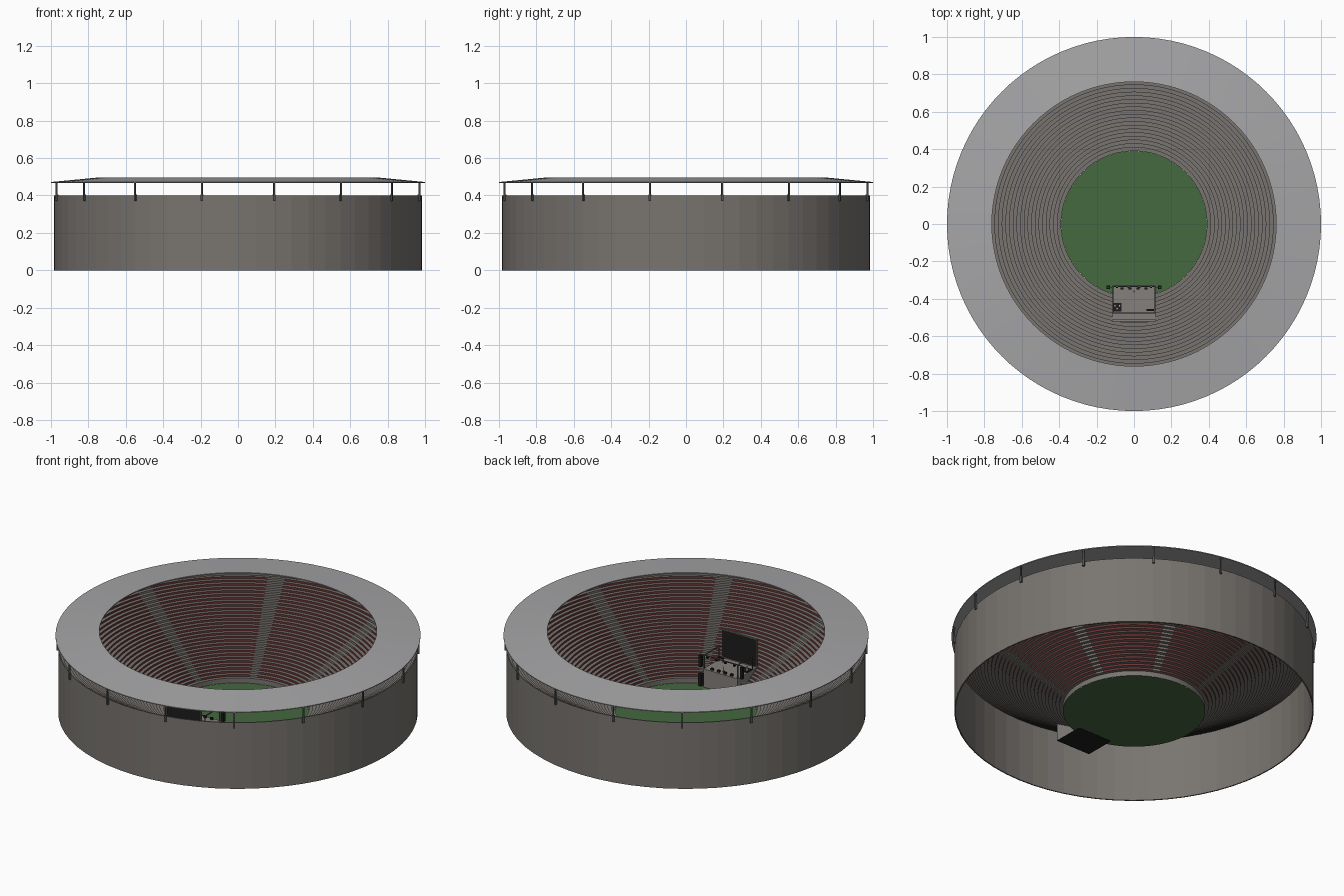
import bpy, bmesh, math
from mathutils import Matrix, Vector

cube = bpy.data.objects.get("Cube")
if cube:
    bpy.data.objects.remove(cube, do_unlink=True)


def material(name, r, g, b):
    m = bpy.data.materials.new(name)
    m.use_nodes = True
    m.diffuse_color = (r, g, b, 1)
    node = next(n for n in m.node_tree.nodes if n.type == 'BSDF_PRINCIPLED')
    node.inputs["Base Color"].default_value = (r, g, b, 1)
    return m


concrete = material("concrete", 0.19, 0.175, 0.16)
seat_red = material("seat red", 0.14, 0.036, 0.034)
roof_grey = material("roof grey", 0.38, 0.38, 0.39)
grass = material("grass green", 0.06, 0.14, 0.05)
metal = material("dark metal", 0.09, 0.09, 0.09)
stage_grey = material("stage grey", 0.23, 0.215, 0.2)
black = material("black", 0.012, 0.012, 0.012)
light = material("light grey", 0.5, 0.5, 0.5)


def finish(bm, name, mats):
    mesh = bpy.data.meshes.new(name)
    bm.to_mesh(mesh)
    bm.free()
    for m in mats:
        mesh.materials.append(m)
    ob = bpy.data.objects.new(name, mesh)
    bpy.context.scene.collection.objects.link(ob)
    return ob


def revolve(name, profile, segs, mats, rule=None):
    """Sweep (radius, height) points around z; rule(profile step, segment) picks the material."""
    bm = bmesh.new()
    rings = []
    for r, z in profile:
        rings.append([bm.verts.new((r * math.cos(math.tau * j / segs),
                                    r * math.sin(math.tau * j / segs), z)) for j in range(segs)])
    for i in range(len(rings) - 1):
        a, b = rings[i], rings[i + 1]
        for j in range(segs):
            k = (j + 1) % segs
            f = bm.faces.new((a[j], b[j], b[k], a[k]))
            if rule:
                f.material_index = rule(i, j)
    return finish(bm, name, mats)


def add_box(bm, centre, size, turn=0.0):
    mat = (Matrix.Rotation(turn, 4, 'Z') @ Matrix.Translation(centre)
           @ Matrix.Diagonal((*size, 1)))
    bmesh.ops.create_cube(bm, size=1, matrix=mat)


def boxes(name, mat, items):
    bm = bmesh.new()
    for centre, size in items:
        add_box(bm, Vector(centre), size)
    return finish(bm, name, [mat])


def cylinders(name, mat, items):
    bm = bmesh.new()
    for centre, radius, depth in items:
        bmesh.ops.create_cone(bm, cap_ends=True, segments=12, radius1=radius, radius2=radius,
                              depth=depth, matrix=Matrix.Translation(centre))
    return finish(bm, name, [mat])


# Outer wall
revolve("outer_wall", [(0.978, 0.4), (0.985, 0.4), (0.985, 0), (0.978, 0), (0.978, 0.4)],
        64, [concrete])

# Terraced bowl: red seat rows broken by eight aisles
ROWS, R_IN, R_OUT, Z_IN, Z_OUT = 30, 0.39, 0.98, 0.03, 0.39
run, rise = (R_OUT - R_IN) / ROWS, (Z_OUT - Z_IN) / ROWS
steps = [(R_IN, 0)]
for n in range(ROWS):
    z = Z_IN + n * rise
    steps += [(R_IN + n * run, z), (R_IN + (n + 1) * run, z)]


def seat_rule(i, j):
    is_riser = i > 0 and i % 2 == 0
    return 1 if is_riser and j % 16 not in (7, 8) else 0


revolve("seating_bowl", steps, 128, [concrete, seat_red], seat_rule)

# Playing field
bm = bmesh.new()
bmesh.ops.create_circle(bm, cap_ends=True, segments=64, radius=R_IN)
finish(bm, "field", [grass])

# Ring roof
revolve("roof_ring", [(0.76, 0.489), (0.76, 0.495), (1.0, 0.472), (1.0, 0.467), (0.76, 0.489)],
        96, [roof_grey])

# Roof posts with foot brackets
bm = bmesh.new()
for n in range(16):
    turn = math.radians(11.25 + 22.5 * n)
    add_box(bm, Vector((0.99, 0, 0.42)), (0.008, 0.008, 0.1), turn)
    add_box(bm, Vector((0.987, 0, 0.388)), (0.014, 0.012, 0.036), turn)
finish(bm, "roof_posts", [metal])

# Stage platform
DECK = 0.11
boxes("stage_platform", stage_grey, [((0, -0.425, DECK / 2), (0.23, 0.19, DECK))])
boxes("stage_underside", black, [((0, -0.425, 0.001), (0.228, 0.188, 0.004))])

# Video screen and its frame
boxes("video_screen", black, [((0, -0.515, 0.195), (0.226, 0.008, 0.17))])
frame = [((0, -0.515, z), (0.234, 0.01, 0.004)) for z in (0.112, 0.28)]
frame += [((s * 0.115, -0.515, 0.196), (0.004, 0.01, 0.17)) for s in (-1, 1)]
boxes("screen_frame", stage_grey, frame)

# Lighting truss over the stage
truss = []
for s in (-1, 1):
    truss.append(((s * 0.112, -0.405, 0.192), (0.005, 0.145, 0.005)))
    for y in (-0.335, -0.475):
        truss.append(((s * 0.112, y, 0.15), (0.005, 0.005, 0.085)))
for y in (-0.335, -0.475):
    truss.append(((0, y, 0.192), (0.23, 0.005, 0.005)))
boxes("lighting_truss", metal, truss)
boxes("stage_lights", black, [((x * 0.03, -0.335, 0.184), (0.01, 0.012, 0.012))
                              for x in (-3, -1, 1, 3)])

# Speakers: on the ground and hung at each side, monitors along the front
speakers = []
for s in (-1, 1):
    speakers.append(((s * 0.138, -0.338, 0.038), (0.02, 0.02, 0.075)))
    speakers.append(((s * 0.138, -0.338, 0.15), (0.016, 0.018, 0.07)))
boxes("side_speakers", black, speakers)
boxes("speaker_arms", metal, [((s * 0.126, -0.338, 0.19), (0.032, 0.005, 0.005)) for s in (-1, 1)])
boxes("floor_monitors", black, [((x, -0.345, DECK + 0.006), (0.016, 0.012, 0.012))
                                for x in (-0.065, -0.022, 0.022, 0.065)])

# Instruments: drum riser with drums, keyboard, microphone
boxes("drum_riser", black, [((-0.09, -0.445, DECK + 0.004), (0.048, 0.044, 0.008))])
cylinders("drums", light, [((-0.09 + dx, -0.445 + dy, DECK + 0.015), 0.006, 0.016)
                           for dx, dy in ((-0.012, 0.008), (0.012, 0.008), (0, -0.008))])
boxes("keyboard", black, [((0.088, -0.46, DECK + 0.024), (0.04, 0.012, 0.005))])
boxes("keyboard_legs", metal, [((0.088 + s * 0.014, -0.46, DECK + 0.012), (0.003, 0.008, 0.024))
                               for s in (-1, 1)])
cylinders("microphone_stand", metal, [((0, -0.36, DECK + 0.016), 0.0015, 0.032),
                                      ((0, -0.36, DECK + 0.002), 0.006, 0.003)])
